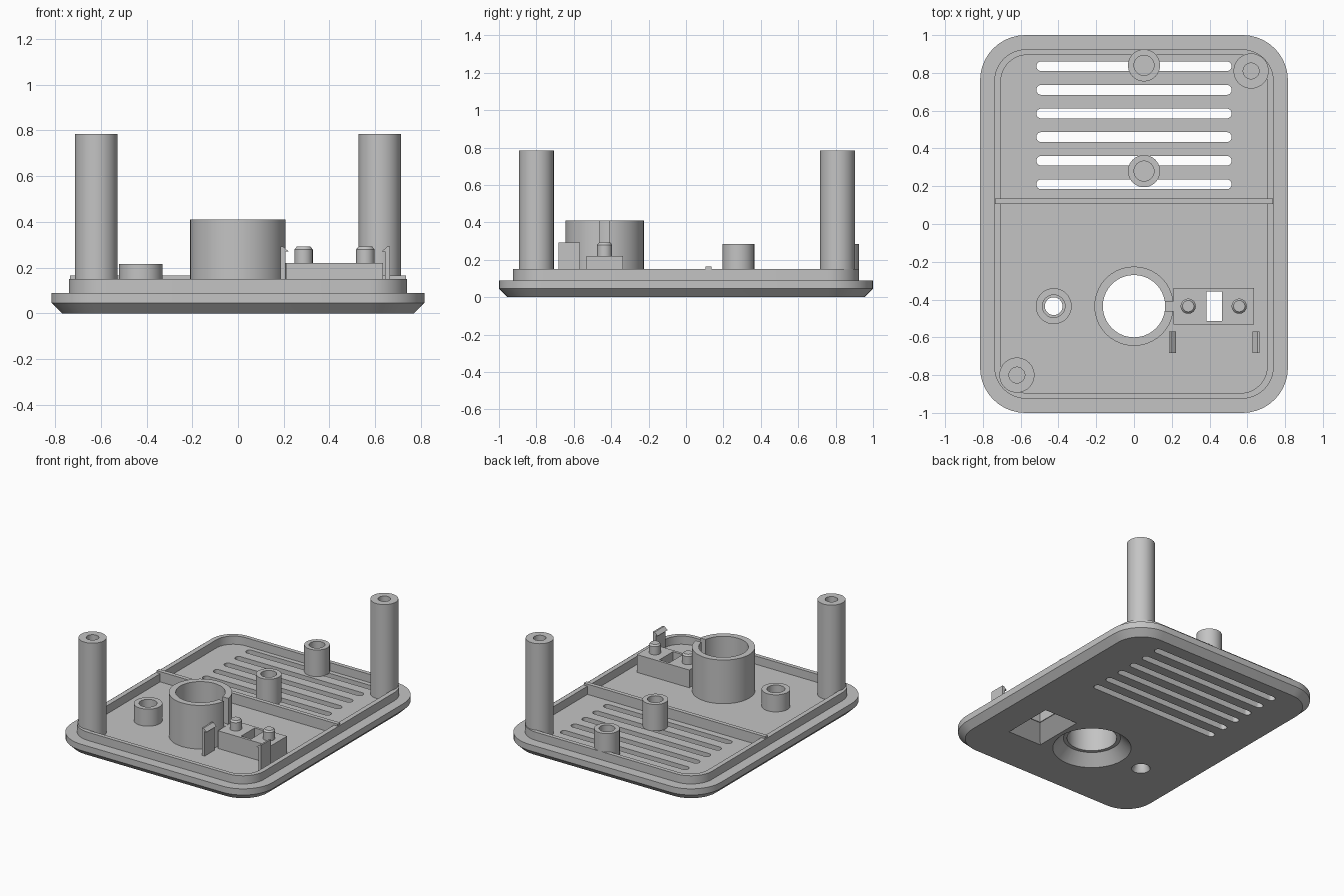
import bpy, bmesh
from math import sin, cos, pi

if "Cube" in bpy.data.objects:
    bpy.data.objects.remove(bpy.data.objects["Cube"])

grey = bpy.data.materials.new("plain grey")
grey.use_nodes = True
COLOUR = (0.55, 0.55, 0.55, 1)
grey.diffuse_color = COLOUR
grey.node_tree.nodes["Principled BSDF"].inputs["Base Color"].default_value = COLOUR

FLOOR = 0.09
parts = []


def rounded(hx, hy, r, z, cx=0, cy=0, steps=10):
    """Rounded rectangle outline; r = 0 gives plain corners."""
    steps = steps if r else 0
    pts = []
    for k, (sx, sy) in enumerate([(1, 1), (-1, 1), (-1, -1), (1, -1)]):
        for i in range(steps + 1):
            a = pi / 2 * (k + i / max(steps, 1))
            pts.append((cx + sx * (hx - r) + r * cos(a),
                        cy + sy * (hy - r) + r * sin(a), z))
    return pts


def loft(name, sections, wrap=False, keep=True):
    """Skin a stack of outlines, capped or closed into a ring."""
    bm = bmesh.new()
    rings = [[bm.verts.new(p) for p in s] for s in sections]
    pairs = list(zip(rings, rings[1:]))
    if wrap:
        pairs.append((rings[-1], rings[0]))
    else:
        bm.faces.new(rings[0])
        bm.faces.new(rings[-1])
    n = len(rings[0])
    for a, b in pairs:
        for i in range(n):
            j = (i + 1) % n
            bm.faces.new((a[i], a[j], b[j], b[i]))
    bmesh.ops.remove_doubles(bm, verts=bm.verts, dist=1e-5)
    bmesh.ops.recalc_face_normals(bm, faces=bm.faces)
    me = bpy.data.meshes.new(name)
    bm.to_mesh(me)
    bm.free()
    me.materials.append(grey)
    ob = bpy.data.objects.new(name, me)
    bpy.context.collection.objects.link(ob)
    if keep:
        parts.append(ob)
    return ob


def lathe(name, cx, cy, profile, **kw):
    return loft(name, [rounded(r, r, r, z, cx, cy) for r, z in profile], **kw)


def box(name, x0, x1, y0, y1, z0, z1, **kw):
    dims = ((x1 - x0) / 2, (y1 - y0) / 2, 0)
    mid = ((x0 + x1) / 2, (y0 + y1) / 2)
    return loft(name, [rounded(*dims, z, *mid) for z in (z0, z1)], **kw)


def cut(target, cutters):
    """Subtract the cutters, bake the result and delete them."""
    for c in cutters:
        m = target.modifiers.new("cut", "BOOLEAN")
        m.operation, m.solver, m.object = "DIFFERENCE", "EXACT", c
    deps = bpy.context.evaluated_depsgraph_get()
    mesh = bpy.data.meshes.new_from_object(target.evaluated_get(deps))
    target.modifiers.clear()
    target.data = mesh
    for c in cutters:
        bpy.data.objects.remove(c)


# Base plate: chamfered underside, raised lip, recessed floor
plate = loft("base_plate", [
    rounded(0.77, 0.955, 0.2, 0),
    rounded(0.815, 1, 0.24, 0.045),
    rounded(0.815, 1, 0.24, FLOOR),
    rounded(0.74, 0.925, 0.17, FLOOR),
    rounded(0.74, 0.925, 0.17, 0.15),
    rounded(0.705, 0.895, 0.14, 0.15),
    rounded(0.705, 0.895, 0.14, FLOOR)])

SY = -0.435          # row of the sensor openings
WX = 0.425           # centre of the window

# Plate openings: vents, countersunk bores, tapered window
cutters = [loft("vent_cutter", [rounded(0.517, 0.026, 0.026, z, 0, 0.21 + 0.125 * i)
                                for z in (-0.1, 0.3)], keep=False) for i in range(6)]
cutters.append(lathe("large_bore_cutter", 0, SY, [
    (0.27, -0.01), (0.19, 0.075), (0.165, 0.075), (0.165, 0.3)], keep=False))
cutters.append(lathe("small_bore_cutter", -0.425, SY, [
    (0.067, -0.01), (0.047, 0.03), (0.047, 0.3)], keep=False))
cutters.append(loft("window_taper_cutter", [
    rounded(0.145, 0.2, 0, -0.01, WX, SY),
    rounded(0.04, 0.078, 0, 0.095, WX, SY)], keep=False))
cut(plate, cutters)

# Divider rib across the floor
box("divider_rib", -0.735, 0.735, 0.105, 0.135, FLOOR, 0.165)

# Tall screw posts and short screw bosses with blind holes
for name, x, y, r, hole, top, bottom in [
        ("front_post", -0.62, -0.8, 0.093, 0.042, 0.785, 0.2),
        ("back_post", 0.62, 0.81, 0.093, 0.042, 0.785, 0.2),
        ("middle_boss", 0.053, 0.28, 0.085, 0.053, 0.285, 0.12),
        ("back_boss", 0.053, 0.84, 0.085, 0.053, 0.285, 0.12)]:
    lathe(name, x, y, [(r, FLOOR), (r, top), (hole, top), (hole, bottom)])

# Large tube with a notch on its side, and the small collar
tube = lathe("large_tube", 0, SY, [
    (0.21, FLOOR), (0.21, 0.41), (0.165, 0.41), (0.165, FLOOR)], wrap=True)
cut(tube, [box("notch_cutter", 0.1, 0.3, SY - 0.025, SY + 0.025, 0.22, 0.5, keep=False)])
lathe("small_collar", -0.425, SY, [
    (0.095, FLOOR), (0.095, 0.215), (0.06, 0.215), (0.06, FLOOR)], wrap=True)

# Mounting block with window and two locating pins
block = box("mounting_block", 0.21, 0.635, -0.532, -0.338, FLOOR, 0.22)
cut(block, [box("window_cutter", WX - 0.04, WX + 0.04, SY - 0.078, SY + 0.078,
                0, 0.4, keep=False)])
for side, x in (("inner", 0.287), ("outer", 0.557)):
    lathe(side + "_pin", x, SY, [(0.04, 0.22), (0.04, 0.28), (0.03, 0.292)])

# Snap hooks facing each other in front of the block
hook_profile = [(0.24, FLOOR), (0.24, 0.292), (0.228, 0.292),
                (0.202, 0.27), (0.218, 0.27), (0.218, FLOOR)]
for side, s in (("inner", -1), ("outer", 1)):
    loft(side + "_snap_hook", [[(WX + s * d, y, z) for d, z in hook_profile]
                               for y in (-0.682, -0.568)])

# Smooth round walls, keep edges crisp
bpy.ops.object.select_all(action="DESELECT")
for ob in parts:
    ob.select_set(True)
bpy.context.view_layer.objects.active = plate
bpy.ops.object.shade_smooth_by_angle(angle=pi / 6)
